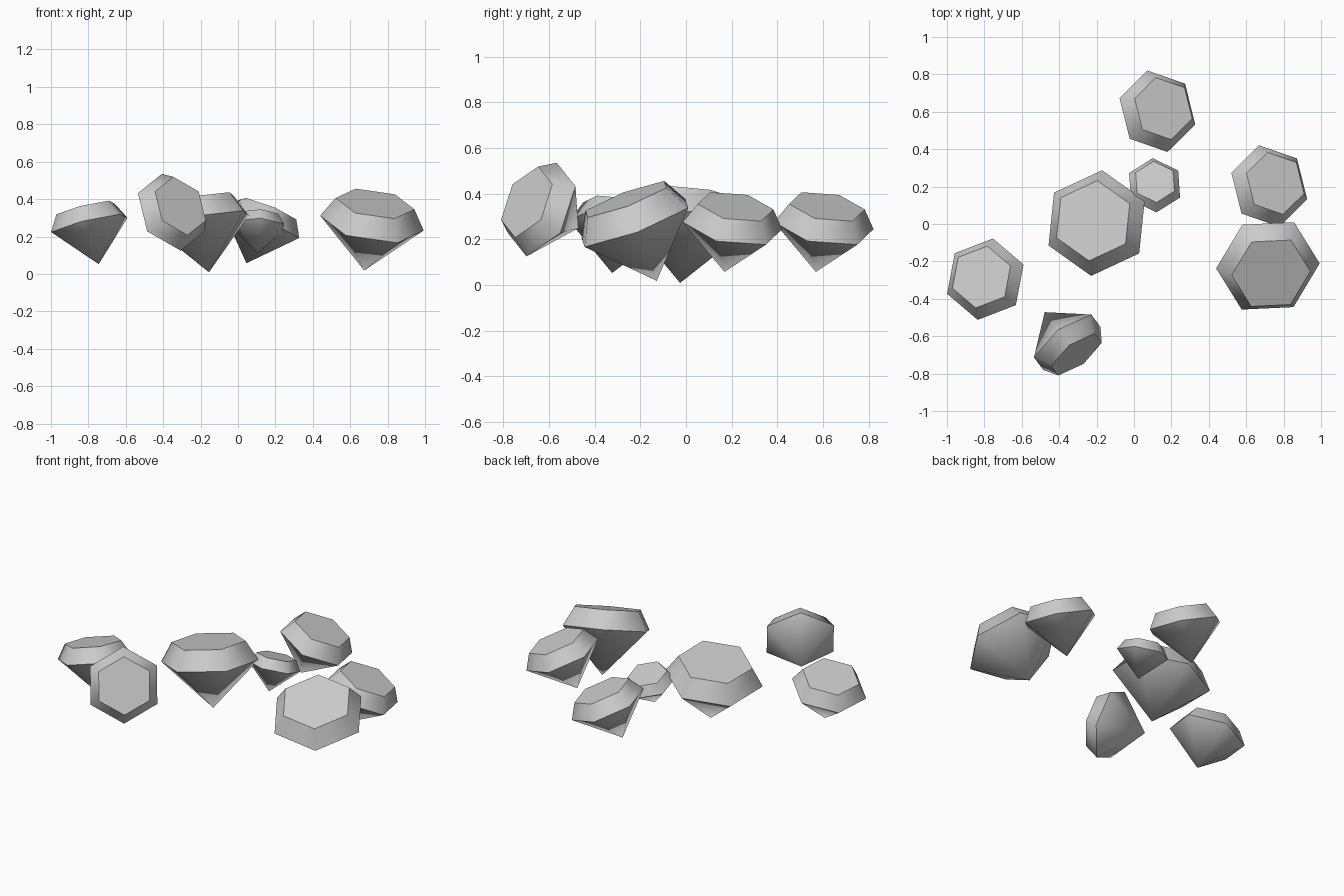
import bpy
import bmesh
from math import cos, sin, radians
from mathutils import Vector, Matrix

cube = bpy.data.objects.get("Cube")
if cube:
    bpy.data.objects.remove(cube, do_unlink=True)

# One plain grey stone material
stone = bpy.data.materials.new("grey_stone")
stone.use_nodes = True
colour = (0.6, 0.6, 0.6, 1)
stone.diffuse_color = colour
stone.node_tree.nodes["Principled BSDF"].inputs["Base Color"].default_value = colour

# Cut proportions relative to the girdle radius
SIDES, DEPTH, CROWN, TABLE = 6, 0.98, 0.4, 0.76


def ring(bm, radius, z):
    return [bm.verts.new((radius * cos(radians(60 * i)), radius * sin(radians(60 * i)), z))
            for i in range(SIDES)]


def cut_gem_mesh():
    """Six-sided gem: pointed pavilion, girdle, sloping crown, flat table."""
    bm = bmesh.new()
    tip = bm.verts.new((0, 0, -DEPTH))
    girdle = ring(bm, 1, 0)
    table = ring(bm, TABLE, CROWN)
    for i in range(SIDES):
        j = (i + 1) % SIDES
        bm.faces.new((tip, girdle[j], girdle[i]))
        bm.faces.new((girdle[i], girdle[j], table[j], table[i]))
    bm.faces.new(table)
    bmesh.ops.recalc_face_normals(bm, faces=bm.faces)
    mesh = bpy.data.meshes.new("cut_gem")
    bm.to_mesh(mesh)
    bm.free()
    mesh.materials.append(stone)
    return mesh


def place_gem(name, centre, radius, axis, azimuth):
    """Put a gem with its girdle at centre, table along axis, a corner towards azimuth."""
    n = Vector(axis).normalized()
    c, s = cos(radians(azimuth)), sin(radians(azimuth))
    u = Vector((c, s, -(n.x * c + n.y * s) / n.z)).normalized()
    turn = Matrix((u, n.cross(u), n)).transposed().to_4x4()
    obj = bpy.data.objects.new(name, cut_gem_mesh())
    bpy.context.collection.objects.link(obj)
    obj.matrix_world = Matrix.Translation(centre) @ turn @ Matrix.Scale(radius, 4)
    # Facets blend around the sides; table and girdle stay crisp
    bpy.ops.object.select_all(action='DESELECT')
    obj.select_set(True)
    bpy.context.view_layer.objects.active = obj
    bpy.ops.object.shade_smooth_by_angle(angle=radians(57))


place_gem("left_end_gem", (-0.795, -0.295, 0.262), 0.222, (-0.23, 0.13, 0.965), 21)
place_gem("large_middle_gem", (-0.2, 0.005, 0.283), 0.285, (-0.16, 0.11, 0.98), 25)
place_gem("small_gem", (0.11, 0.207, 0.253), 0.152, (0.04, 0.3, 0.95), 94)
place_gem("large_side_gem", (0.716, -0.224, 0.272), 0.28, (0.15, -0.35, 0.925), 2.7)
place_gem("lying_gem", (-0.357, -0.632, 0.33), 0.221, (0.556, -0.742, 0.375), 126.8)

# Two matching gems at the back
for name, x, y in (("back_gem", 0.125, 0.603), ("side_gem", 0.723, 0.203)):
    place_gem(name, (x, y, 0.26), 0.225, (0.362, 0.156, 0.919), 104)
